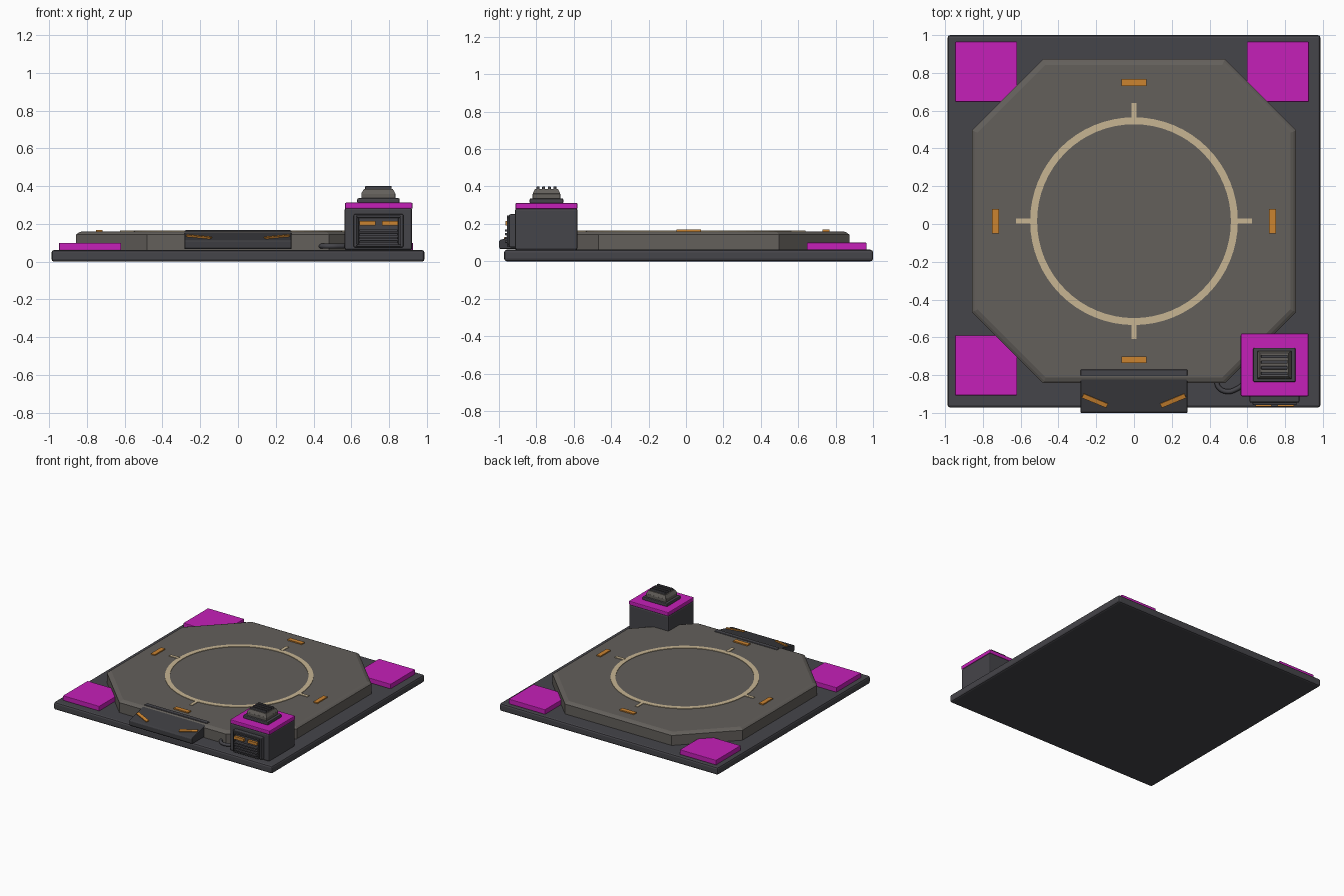
import bpy, bmesh, math
from mathutils import Matrix, Vector

if "Cube" in bpy.data.objects:
    bpy.data.objects.remove(bpy.data.objects["Cube"], do_unlink=True)

CY = 0.015  # centre of the platform in y


def material(name, rgb):
    m = bpy.data.materials.new(name)
    m.use_nodes = True
    m.diffuse_color = (*rgb, 1)
    m.node_tree.nodes["Principled BSDF"].inputs["Base Color"].default_value = (*rgb, 1)
    return m


DARK = material("dark steel", (0.060, 0.059, 0.068))
RAMP = material("ramp steel", (0.046, 0.046, 0.052))
DECK = material("deck grey", (0.125, 0.115, 0.104))
MAGENTA = material("magenta", (0.56, 0.014, 0.48))
TAN = material("tan paint", (0.57, 0.46, 0.29))
ORANGE = material("orange", (0.60, 0.23, 0.03))


def finish(name, bm, mat, bevel=0.0):
    bmesh.ops.recalc_face_normals(bm, faces=bm.faces)
    me = bpy.data.meshes.new(name)
    bm.to_mesh(me)
    bm.free()
    me.materials.append(mat)
    ob = bpy.data.objects.new(name, me)
    bpy.context.collection.objects.link(ob)
    if bevel:
        mod = ob.modifiers.new("soft edges", "BEVEL")
        mod.width, mod.segments = bevel, 2
    return ob


def box(name, x, y, z, mat, bevel=0.0, taper=1.0):
    """Box from (min, max) pairs; taper shrinks the top."""
    bm = bmesh.new()
    bmesh.ops.create_cube(bm, size=1)
    for v in bm.verts:
        k = taper if v.co.z > 0 else 1
        v.co = Vector([(a + b) / 2 + c * (b - a) * s
                       for (a, b), c, s in zip((x, y, z), v.co, (k, k, 1))])
    return finish(name, bm, mat, bevel)


def loft(name, rings, mat, bevel=0.0):
    """Solid through stacked rings of points."""
    bm = bmesh.new()
    loops = [[bm.verts.new(p) for p in r] for r in rings]
    n = len(loops[0])
    for a, b in zip(loops, loops[1:]):
        for i in range(n):
            bm.faces.new((a[i], a[(i + 1) % n], b[(i + 1) % n], b[i]))
    bm.faces.new(loops[0])
    bm.faces.new(loops[-1])
    return finish(name, bm, mat, bevel)


def octagon(half, corner, z):
    pts = []
    for k in range(4):
        turn = Matrix.Rotation(k * math.pi / 2, 3, "Z")
        for p in ((half, -corner, z), (half, corner, z)):
            pts.append(turn @ Vector(p) + Vector((0, CY, 0)))
    return pts


# Base slab and eight-sided deck with a sloped rim
box("base_slab", (-0.987, 0.987), (-0.972, 1.0), (0, 0.062), DARK, 0.014)
loft("deck", [octagon(0.858, 0.482, 0.055), octagon(0.858, 0.482, 0.143),
              octagon(0.845, 0.475, 0.153), octagon(0.828, 0.468, 0.160)], DECK)

# Painted landing ring
bm = bmesh.new()
SEG = 64
rows = []
for r, z in ((0.513, 0.158), (0.513, 0.164), (0.55, 0.164), (0.55, 0.158)):
    rows.append([bm.verts.new((r * math.cos(i * math.tau / SEG),
                               CY + r * math.sin(i * math.tau / SEG), z))
                 for i in range(SEG)])
for j in range(4):
    a, b = rows[j], rows[(j + 1) % 4]
    for i in range(SEG):
        k = (i + 1) % SEG
        bm.faces.new((a[i], a[k], b[k], b[i]))
finish("landing_ring", bm, TAN)

# Tick marks and orange lamps on the four sides
for side, (dx, dy) in {"left": (1, 0), "back": (0, 1),
                       "right": (-1, 0), "front": (0, -1)}.items():
    def radial(name, r0, r1, w, top, mat):
        cx, cy, hr = dx * (r0 + r1) / 2, CY + dy * (r0 + r1) / 2, (r1 - r0) / 2
        hx, hy = (hr, w) if dx else (w, hr)
        box(name, (cx - hx, cx + hx), (cy - hy, cy + hy), (0.156, top), mat)
    radial("ring_tick_" + side, 0.545, 0.625, 0.013, 0.165, TAN)
    radial("deck_lamp_" + side, 0.716, 0.752, 0.065, 0.169, ORANGE)

# Coloured corner pads
for name, cx, cy in (("back_right", -0.783, 0.806), ("back_left", 0.762, 0.806),
                     ("front_right", -0.783, -0.748)):
    box("corner_pad_" + name, (cx - 0.164, cx + 0.164), (cy - 0.159, cy + 0.159),
        (0.06, 0.1), MAGENTA, 0.004)

# Entry ramp with a raised lip and two slanted markers
profile = [(-0.79, 0.066), (-0.993, 0.066), (-1.0, 0.075), (-1.0, 0.108),
           (-0.993, 0.115), (-0.805, 0.160), (-0.79, 0.160)]
loft("entry_ramp", [[(x, y, z) for y, z in profile] for x in (-0.283, 0.283)], RAMP, 0.004)
box("ramp_lip", (-0.283, 0.283), (-0.806, -0.77), (0.14, 0.167), DARK, 0.006)
slope = math.atan2(0.045, 0.188)
for side, s in (("left", 1), ("right", -1)):
    mark = box("ramp_marker_" + side, (-0.07, 0.07), (-0.012, 0.012), (-0.004, 0.006), ORANGE)
    mark.matrix_world = (Matrix.Translation((s * 0.207, -0.935, 0.131))
                         @ Matrix.Rotation(slope, 4, "X")
                         @ Matrix.Rotation(s * math.radians(23), 4, "Z"))

# Control tower with coloured lid and stepped cap
TX, TY = 0.743, -0.746
box("tower_body", (0.564, 0.922), (-0.914, -0.580), (0.06, 0.285), DARK, 0.012)
box("tower_lid", (0.566, 0.924), (-0.912, -0.580), (0.28, 0.312), MAGENTA, 0.006)


def centred(name, hx, hy, z, mat, bevel=0.0, taper=1.0, y=TY):
    return box(name, (TX - hx, TX + hx), (y - hy, y + hy), z, mat, bevel, taper)


centred("cap_base", 0.112, 0.09, (0.31, 0.336), DARK, 0.006)
centred("cap_block", 0.09, 0.074, (0.33, 0.362), DECK, 0.004)
centred("cap_top", 0.09, 0.074, (0.362, 0.386), DECK, taper=0.84)
for i in range(4):
    centred("cap_fin_%d" % i, 0.07, 0.008, (0.38, 0.4), DARK, 0.003, y=TY - 0.045 + i * 0.03)

# Tower front: framed panel, grille slats and two lamps
box("panel", (0.612, 0.876), (-0.946, -0.905), (0.075, 0.252), DARK, 0.008)
for name, x, z in (("top", (0.628, 0.86), (0.232, 0.245)),
                   ("bottom", (0.628, 0.86), (0.080, 0.091)),
                   ("left", (0.848, 0.86), (0.091, 0.232)),
                   ("right", (0.628, 0.64), (0.091, 0.232))):
    box("panel_frame_" + name, x, (-0.958, -0.94), z, RAMP, 0.003)
for i in range(4):
    z = 0.099 + i * 0.02
    box("grille_slat_%d" % i, (0.642, 0.846), (-0.968, -0.94), (z, z + 0.012), DARK, 0.003)
for side, x in (("right", 0.642), ("left", 0.761)):
    box("panel_lamp_" + side, (x, x + 0.085), (-0.966, -0.94), (0.192, 0.215), ORANGE)

# Cable from the deck to the tower
curve = bpy.data.curves.new("cable", "CURVE")
curve.dimensions = "3D"
curve.bevel_depth, curve.bevel_resolution, curve.resolution_u = 0.013, 2, 6
curve.use_fill_caps = True
path = [(0.44, -0.82), (0.445, -0.86), (0.49, -0.887), (0.54, -0.875), (0.59, -0.84)]
spline = curve.splines.new("BEZIER")
spline.bezier_points.add(len(path) - 1)
for p, (x, y) in zip(spline.bezier_points, path):
    p.co = (x, y, 0.082)
    p.handle_left_type = p.handle_right_type = "AUTO"
curve.materials.append(DARK)
bpy.context.collection.objects.link(bpy.data.objects.new("cable", curve))
